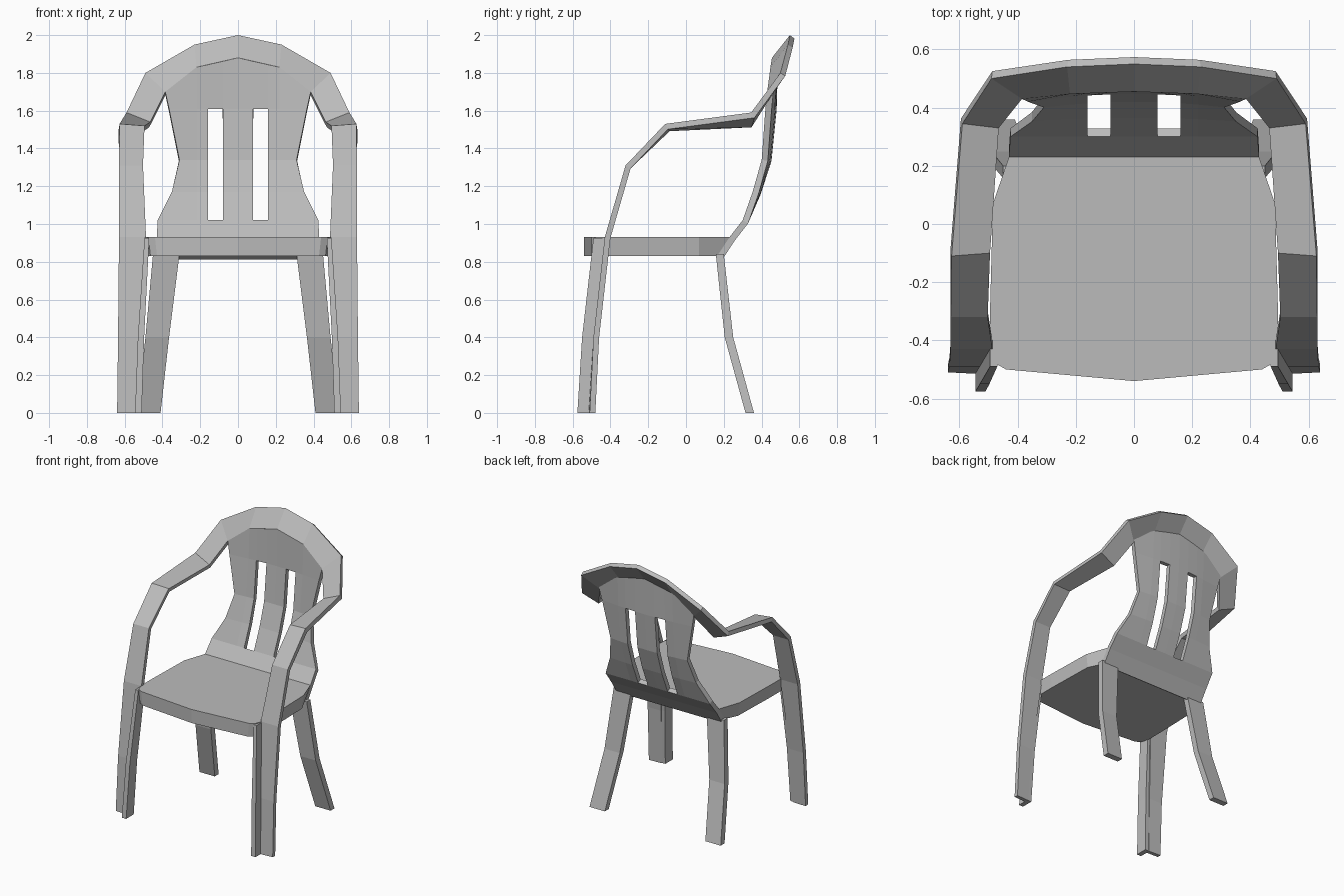
import bpy
import bmesh

cube = bpy.data.objects.get("Cube")
if cube:
    bpy.data.objects.remove(cube, do_unlink=True)

# One plain grey plastic for the whole chair
GREY = (0.5, 0.5, 0.5, 1.0)
plastic = bpy.data.materials.new("grey_plastic")
plastic.use_nodes = True
plastic.diffuse_color = GREY
bsdf = next(n for n in plastic.node_tree.nodes if n.type == 'BSDF_PRINCIPLED')
bsdf.inputs["Base Color"].default_value = GREY


def finish(bm, name, thickness=0.0, mirror=True):
    """Turn a bmesh into an object, mirrored across x and optionally thickened."""
    mesh = bpy.data.meshes.new(name)
    bm.to_mesh(mesh)
    bm.free()
    mesh.materials.append(plastic)
    obj = bpy.data.objects.new(name, mesh)
    bpy.context.collection.objects.link(obj)
    if mirror:
        mod = obj.modifiers.new("mirror", 'MIRROR')
        mod.merge_threshold = 0.001
    if thickness:
        mod = obj.modifiers.new("thickness", 'SOLIDIFY')
        mod.thickness = thickness
        mod.offset = -1
        mod.use_even_offset = True
    return obj


def sheet(name, rows, thickness, skip=()):
    """Grid of quads through rows of points; skip holds (row, column) openings."""
    bm = bmesh.new()
    grid = [[bm.verts.new(p) for p in row] for row in rows]
    for r in range(len(grid) - 1):
        for c in range(len(grid[0]) - 1):
            if (r, c) not in skip:
                a, b = grid[r], grid[r + 1]
                bm.faces.new((a[c], b[c], b[c + 1], a[c + 1]))
    return finish(bm, name, thickness)


def loft(name, rings, mirror=True):
    """Closed solid through matching rings of points."""
    bm = bmesh.new()
    loops = [[bm.verts.new(p) for p in ring] for ring in rings]
    n = len(loops[0])
    for a, b in zip(loops, loops[1:]):
        for i in range(n):
            j = (i + 1) % n
            bm.faces.new((a[i], a[j], b[j], b[i]))
    bm.faces.new(loops[0])
    bm.faces.new(loops[-1])
    bmesh.ops.recalc_face_normals(bm, faces=bm.faces)
    return finish(bm, name, mirror=mirror)


def box_ring(z, x0, x1, y0, y1):
    return [(x0, y0, z), (x1, y0, z), (x1, y1, z), (x0, y1, z)]


# Seat: prism with a shallow point at the front
half = [(0.44, -0.50), (0.475, -0.48), (0.495, -0.42), (0.495, -0.30),
        (0.485, 0.07), (0.43, 0.23)]
outline = [(0, -0.54)] + half + [(-x, y) for x, y in reversed(half)]
loft("seat", [[(x * 0.975, min(y, 0.18), 0.83) for x, y in outline],
              [(x, y, 0.93) for x, y in outline]], mirror=False)

# Top rim, armrests and front legs: one continuous band (inner edge, outer edge)
band = [
    [(0, 0.455, 1.88), (0, 0.55, 2.0)],
    [(0.22, 0.447, 1.83), (0.23, 0.54, 1.95)],
    [(0.385, 0.43, 1.70), (0.49, 0.50, 1.80)],
    [(0.465, 0.33, 1.54), (0.59, 0.345, 1.59)],
    [(0.495, -0.10, 1.52), (0.627, -0.11, 1.53)],
    [(0.503, -0.32, 1.31), (0.63, -0.32, 1.31)],
    [(0.487, -0.43, 0.93), (0.63, -0.43, 0.93)],
    [(0.525, -0.49, 0.40), (0.635, -0.49, 0.40)],
    [(0.54, -0.515, 0), (0.64, -0.51, 0)],
]
sheet("rim_arms_and_front_legs", band, 0.03)

# Forward flange along the inside edge of each front leg
loft("front_leg_flanges", [box_ring(0.925, 0.47, 0.495, -0.49, -0.41),
                           box_ring(0.40, 0.497, 0.53, -0.55, -0.465),
                           box_ring(0, 0.51, 0.545, -0.575, -0.487)])

# Rear legs
loft("rear_legs", [box_ring(0.84, 0.31, 0.45, 0.158, 0.20),
                   box_ring(0.40, 0.365, 0.49, 0.205, 0.25),
                   box_ring(0, 0.41, 0.535, 0.315, 0.36)])

# Backrest: height, half width, depth and forward curl of each row
levels = [(1.61, 0.365, 0.447, 0.2), (1.34, 0.31, 0.42, 0.2),
          (1.17, 0.35, 0.365, 0.1), (1.02, 0.425, 0.30, 0),
          (0.93, 0.43, 0.23, 0), (0.83, 0.43, 0.165, 0)]
columns = (0, 0.08, 0.16, 0.22)
rows = [[(0, 0.455, 1.88), (0.08, 0.453, 1.862), (0.16, 0.45, 1.844),
         (0.22, 0.447, 1.83), (0.385, 0.43, 1.70)]]
for z, width, y, curl in levels:
    rows.append([(x, y - curl * x * x, z) for x in columns + (width,)])
# Two upright slots, left open between the columns
sheet("backrest", rows, 0.033, skip={(r, 1) for r in (1, 2, 3)})
